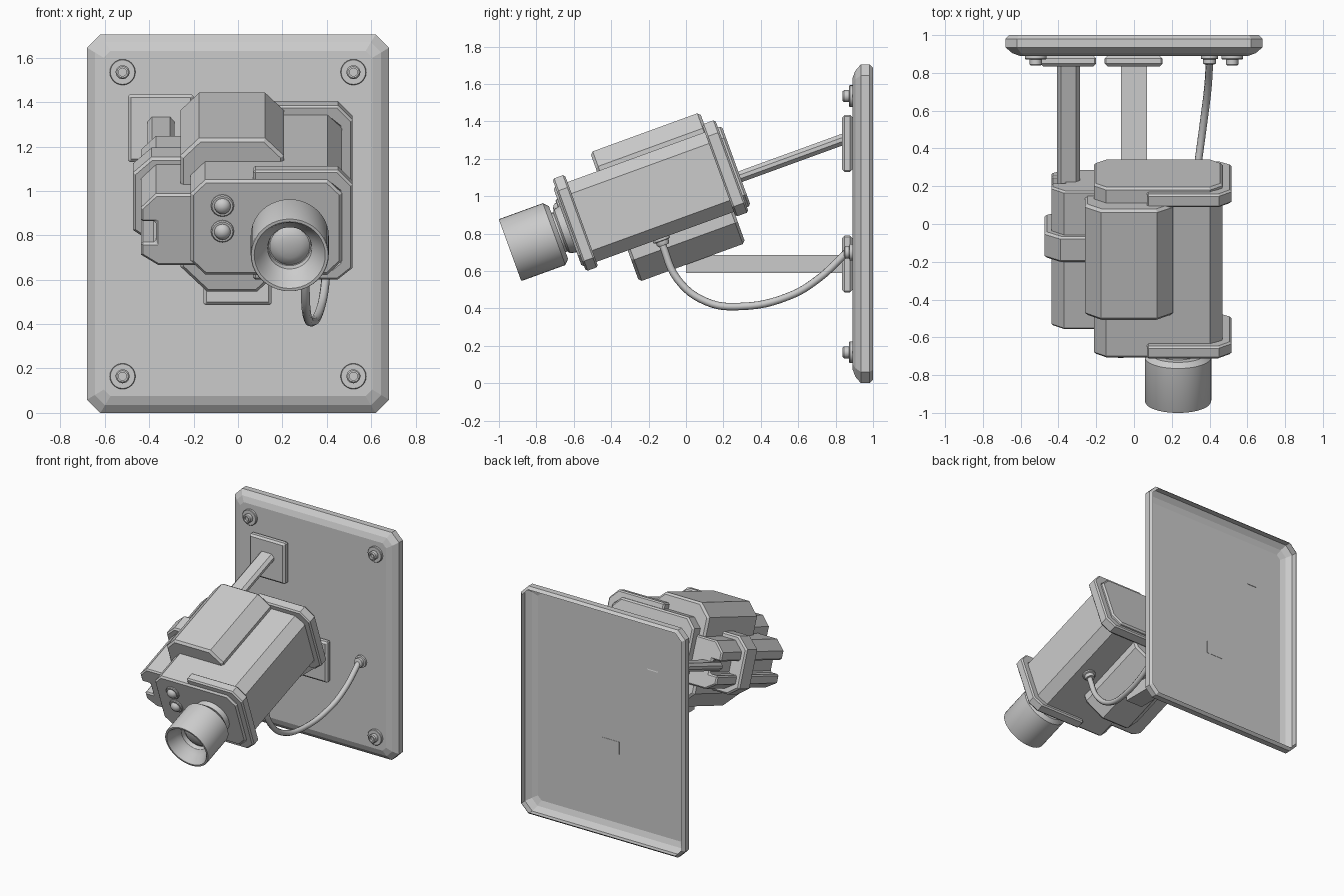
import bpy, bmesh, math
from mathutils import Matrix, Vector

if "Cube" in bpy.data.objects:
    bpy.data.objects.remove(bpy.data.objects["Cube"])

TILT = Matrix.Rotation(math.radians(20), 4, 'X')   # camera pitch
FLAT = Matrix.Identity(4)


def finish(name, bm, mat, smooth=False, bevel=0):
    bmesh.ops.recalc_face_normals(bm, faces=bm.faces)
    me = bpy.data.meshes.new(name)
    bm.to_mesh(me)
    bm.free()
    ob = bpy.data.objects.new(name, me)
    bpy.context.collection.objects.link(ob)
    ob.matrix_world = mat
    if bevel:
        m = ob.modifiers.new("bevel", 'BEVEL')
        m.width, m.segments = bevel, 1
        m.limit_method, m.angle_limit = 'ANGLE', math.radians(60)
    if smooth:
        bpy.ops.object.select_all(action='DESELECT')
        ob.select_set(True)
        bpy.context.view_layer.objects.active = ob
        bpy.ops.object.shade_smooth_by_angle(angle=math.radians(35))
    return ob


def loft(bm, rings, close_start=True, close_end=True):
    loops = [[bm.verts.new(p) for p in r] for r in rings]
    n = len(loops[0])
    for a, b in zip(loops, loops[1:]):
        for i in range(n):
            j = (i + 1) % n
            bm.faces.new((a[i], a[j], b[j], b[i]))
    if close_start:
        bm.faces.new(loops[0])
    if close_end:
        bm.faces.new(loops[-1])


def octo(x0, x1, z0, z1, c):
    return [(x0 + c, z0), (x1 - c, z0), (x1, z0 + c), (x1, z1 - c),
            (x1 - c, z1), (x0 + c, z1), (x0, z1 - c), (x0, z0 + c)]


def prism(name, pts, y0, y1, mat=TILT, bevel=0.0):
    bm = bmesh.new()
    loft(bm, [[(x, y, z) for x, z in pts] for y in (y0, y1)])
    return finish(name, bm, mat, bevel=bevel)


def lathe(name, prof, pos, frame=FLAT, extra=FLAT, n=32):
    # profile of (radius, distance along y)
    bm = bmesh.new()
    loft(bm, [[(r * math.cos(2 * math.pi * i / n), t, r * math.sin(2 * math.pi * i / n))
               for i in range(n)] for r, t in prof])
    return finish(name, bm, frame @ Matrix.Translation(pos) @ extra, smooth=True)


# Wall plate: a chamfered shell with an open back
bm = bmesh.new()
rings = []
for y, inset in ((0.89, 0.075), (0.905, 0.035), (0.935, 0.0), (0.98, 0.0), (1.0, 0.018)):
    p = octo(-0.68 + inset, 0.68 - inset, inset, 1.705 - inset, 0.06 - inset * 0.4)
    rings.append([(x, y, z) for x, z in p])
loft(bm, rings, close_end=False)
finish("wall_plate", bm, FLAT)

# Corner screws with washers
for x in (-0.52, 0.52):
    for z in (0.165, 1.535):
        lathe("screw_washer", [(0.055, 0.872), (0.058, 0.876), (0.058, 0.89)], (x, 0, z), n=24)
        lathe("screw_head", [(0.018, 0.855), (0.018, 0.838), (0.026, 0.838), (0.032, 0.845),
                             (0.032, 0.875)], (x, 0, z), n=12)

# Mounting pads and arms
prism("upper_pad", octo(-0.495, -0.2, 1.13, 1.435, 0.008), 0.835, 0.89, FLAT, 0.015)
prism("lower_pad", octo(-0.155, 0.15, 0.485, 0.79, 0.008), 0.835, 0.89, FLAT, 0.015)
prism("upper_arm", octo(-0.407, -0.287, 0.908, 0.968, 0.02), 0.5, 1.28)
prism("lower_arm", [(-0.07, 0.59), (0.07, 0.59), (0.07, 0.685), (-0.07, 0.685)], 0.0, 0.892, FLAT)

# Camera body and housings
prism("camera_body", octo(-0.213, 0.468, 0.773, 1.227, 0.065), -0.31, 0.65, bevel=0.012)
prism("top_housing", octo(-0.26, 0.207, 0.98, 1.335, 0.085), -0.06, 0.565, bevel=0.015)
prism("bottom_housing", octo(-0.26, 0.207, 0.595, 1.0, 0.12), -0.05, 0.555, bevel=0.015)

# Side housing with a groove running along its outer face
side = [(-0.15, 0.775), (-0.36, 0.775), (-0.438, 0.825), (-0.438, 0.885), (-0.37, 0.885),
        (-0.37, 0.985), (-0.438, 0.985), (-0.438, 1.05), (-0.37, 1.117), (-0.15, 1.117)]
prism("side_housing", side, -0.19, 0.59, bevel=0.01)
band = [(-0.15, 0.74), (-0.39, 0.74), (-0.473, 0.80), (-0.473, 1.075), (-0.39, 1.15), (-0.15, 1.15)]
prism("side_band", band, 0.2, 0.345, bevel=0.012)

# C-shaped collars round the right half of the body
half = [(0.068, 1.27), (0.45, 1.27), (0.516, 1.20), (0.516, 0.80), (0.45, 0.745), (0.068, 0.745),
        (0.068, 0.80), (0.42, 0.80), (0.455, 0.83), (0.455, 1.17), (0.42, 1.20), (0.068, 1.20)]
prism("front_collar", half, -0.298, -0.228, bevel=0.01)
prism("rear_collar", half, 0.553, 0.628, bevel=0.01)

# Lens: neck, flared hood and domed glass
lx, lv = 0.233, 0.99
lathe("lens_neck", [(0.12, -0.40), (0.11, -0.355), (0.125, -0.345), (0.135, -0.30)], (lx, 0, lv), TILT)
lathe("lens_hood", [(0.095, -0.52), (0.10, -0.55), (0.125, -0.575), (0.15, -0.628), (0.16, -0.641),
                    (0.173, -0.641), (0.176, -0.634), (0.176, -0.39), (0.15, -0.365), (0.11, -0.365)],
      (lx, 0, lv), TILT, n=40)
lathe("lens_glass", [(0.02, -0.548), (0.05, -0.543), (0.075, -0.534), (0.09, -0.52)], (lx, 0, lv), TILT)

# Indicator lamps
for v in (0.985, 1.108):
    lathe("lamp_ring", [(0.047, -0.322), (0.052, -0.317), (0.052, -0.30)], (-0.07, 0, v), TILT, n=16)
    dome = [(0.038 * math.sin(a), -0.318 - 0.032 * math.cos(a)) for a in (0.15, 0.5, 0.85, 1.2, 1.57)]
    lathe("lamp_dome", dome, (-0.07, 0, v), TILT, n=16)

# Cable with its two sockets
lathe("body_socket", [(0.03, 0.04), (0.035, 0.03), (0.035, 0.015), (0.047, 0.012), (0.047, -0.01)],
      (0.305, 0.14, 0.773), TILT, Matrix.Rotation(math.radians(-90), 4, 'X'), 20)
lathe("wall_socket", [(0.025, 0.845), (0.034, 0.85), (0.034, 0.872), (0.045, 0.875), (0.045, 0.89)],
      (0.40, 0, 0.70), n=20)
cu = bpy.data.curves.new("cable", 'CURVE')
cu.dimensions = '3D'
cu.bevel_depth, cu.bevel_resolution, cu.resolution_u = 0.02, 2, 6
path = [(0.305, -0.13, 0.75), (0.303, -0.045, 0.555), (0.312, 0.11, 0.435), (0.335, 0.29, 0.41),
        (0.37, 0.55, 0.465), (0.39, 0.71, 0.56), (0.40, 0.86, 0.70)]
sp = cu.splines.new('BEZIER')
sp.bezier_points.add(len(path) - 1)
for b, p in zip(sp.bezier_points, path):
    b.co = p
    b.handle_left_type = b.handle_right_type = 'AUTO'
bpy.context.collection.objects.link(bpy.data.objects.new("cable", cu))
